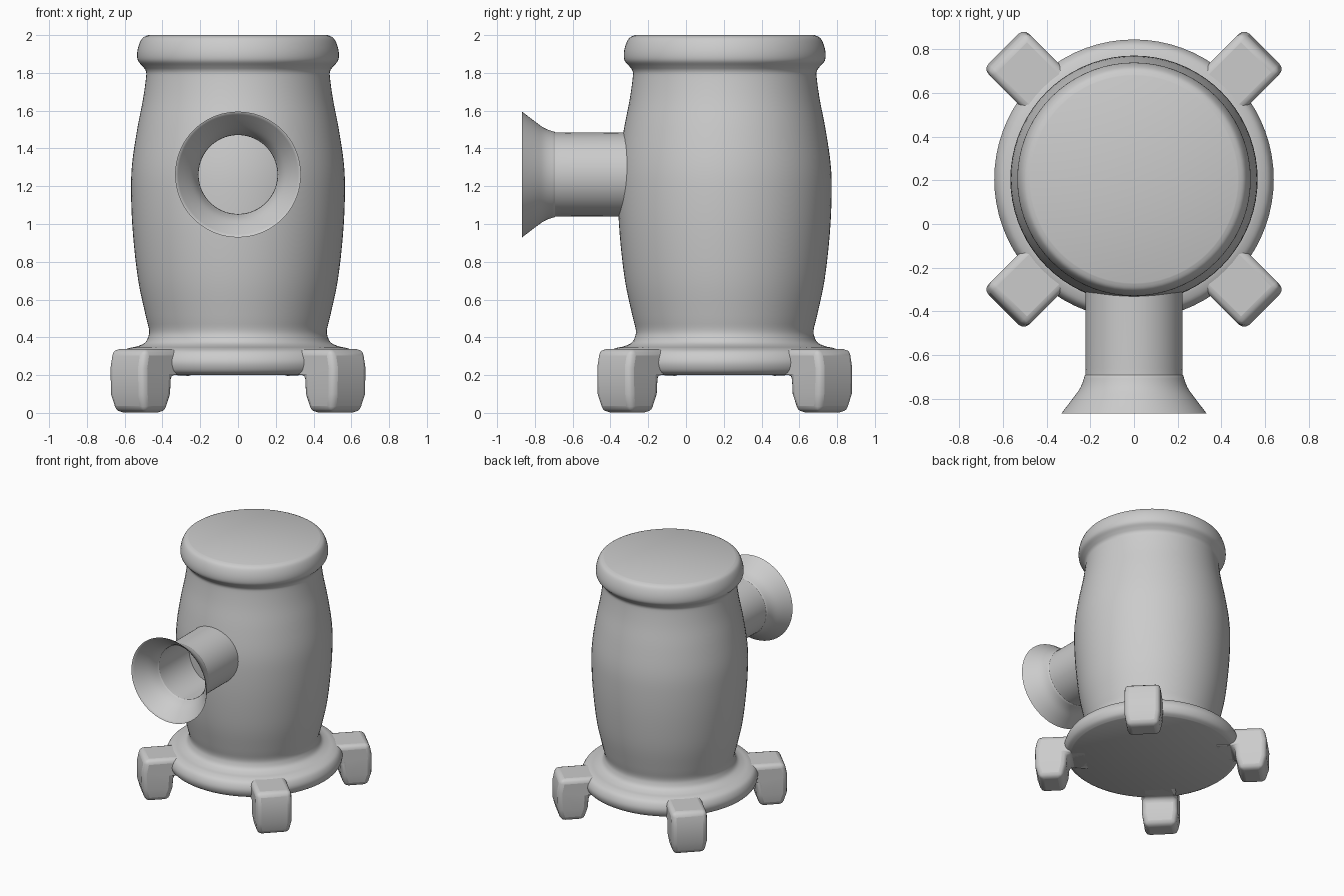
import bpy, bmesh, math
from mathutils import Matrix, Vector

if "Cube" in bpy.data.objects:
    bpy.data.objects.remove(bpy.data.objects["Cube"])

CY = 0.205  # y of the body axis


def spline(pts, n=4):
    """Smooth curve through profile points."""
    p = [Vector(q) for q in [pts[0]] + pts + [pts[-1]]]
    out = []
    for i in range(1, len(p) - 2):
        a, b, c, d = p[i - 1:i + 3]
        for k in range(n):
            t = k / n
            out.append(0.5 * (2 * b + (c - a) * t + (2 * a - 5 * b + 4 * c - d) * t * t
                              + (3 * b - a - 3 * c + d) * t ** 3))
    return [tuple(v) for v in out] + [pts[-1]]


def finish(name, bm, angle):
    bmesh.ops.recalc_face_normals(bm, faces=bm.faces)
    me = bpy.data.meshes.new(name)
    bm.to_mesh(me)
    bm.free()
    ob = bpy.data.objects.new(name, me)
    bpy.context.collection.objects.link(ob)
    bpy.ops.object.select_all(action='DESELECT')
    ob.select_set(True)
    bpy.context.view_layer.objects.active = ob
    bpy.ops.object.shade_smooth_by_angle(angle=math.radians(angle))
    return ob


def lathe(name, profile, matrix, closed=False, seg=72):
    """Spin a (radius, height) profile about z, then place it."""
    bm = bmesh.new()
    vs = [bm.verts.new((r, 0, z)) for r, z in profile]
    es = [bm.edges.new(e) for e in zip(vs, vs[1:])]
    if closed:
        es.append(bm.edges.new((vs[-1], vs[0])))
    bmesh.ops.spin(bm, geom=vs + es, cent=(0, 0, 0), axis=(0, 0, 1),
                   angle=2 * math.pi, steps=seg, use_merge=True)
    bmesh.ops.remove_doubles(bm, verts=bm.verts, dist=1e-5)
    bm.transform(matrix)
    return finish(name, bm, 50)


# Barrel body with rolled top rim and flared base plate
body = [(.475, 2), (.505, 1.985), (.524, 1.95), (.534, 1.905), (.53, 1.865), (.505, 1.835),
        (.488, 1.81), (.487, 1.775), (.503, 1.66), (.534, 1.5), (.561, 1.315), (.566, 1.156),
        (.556, .945), (.529, .706), (.49, .52), (.471, .44), (.476, .40), (.495, .37),
        (.535, .352), (.58, .342), (.62, .32), (.64, .27), (.625, .222), (.59, .2)]
lathe("barrel_body", [(0, 2)] + spline(body) + [(0, .2)], Matrix.Translation((0, CY, 0)))

# Hollow spout with a bell mouth; local z runs out toward -y
outer = [(.222, .3), (.222, .66), (.226, .695), (.246, .75), (.285, .805), (.333, .868)]
inner = [(.326, .866), (.275, .805), (.236, .75), (.213, .695), (.209, .66), (.209, .3)]
lathe("bell_spout", spline(outer) + spline(inner),
      Matrix.Translation((0, 0, 1.262)) @ Matrix.Rotation(math.radians(90), 4, 'X'), closed=True)

# Four rounded feet on the diagonals, each with an arm running into the plate
side = [(.45, .338), (.825, .338), (.845, .24), (.842, .1), (.815, .003), (.645, .003),
        (.618, .1), (.61, .2), (.45, .2)]
for i in range(4):
    bm = bmesh.new()
    rings = []
    for s in (-1, 1):
        rings.append([bm.verts.new((r, s * (.115 if z < .05 else .131), z)) for r, z in side])
    n = len(side)
    for k in range(n):
        j = (k + 1) % n
        bm.faces.new((rings[0][k], rings[0][j], rings[1][j], rings[1][k]))
    for ring in rings:
        bm.faces.new((ring[0], ring[1], ring[2], ring[7], ring[8]))
        bm.faces.new((ring[2], ring[3], ring[6], ring[7]))
        bm.faces.new((ring[3], ring[4], ring[5], ring[6]))
    bm.transform(Matrix.Translation((0, CY, 0))
                 @ Matrix.Rotation(math.radians(45 + 90 * i), 4, 'Z'))
    ob = finish("foot_%d" % (i + 1), bm, 60)
    bev = ob.modifiers.new("round", 'BEVEL')
    bev.width = .045
    bev.segments = 3
    bev.limit_method = 'ANGLE'
    bev.angle_limit = math.radians(40)
